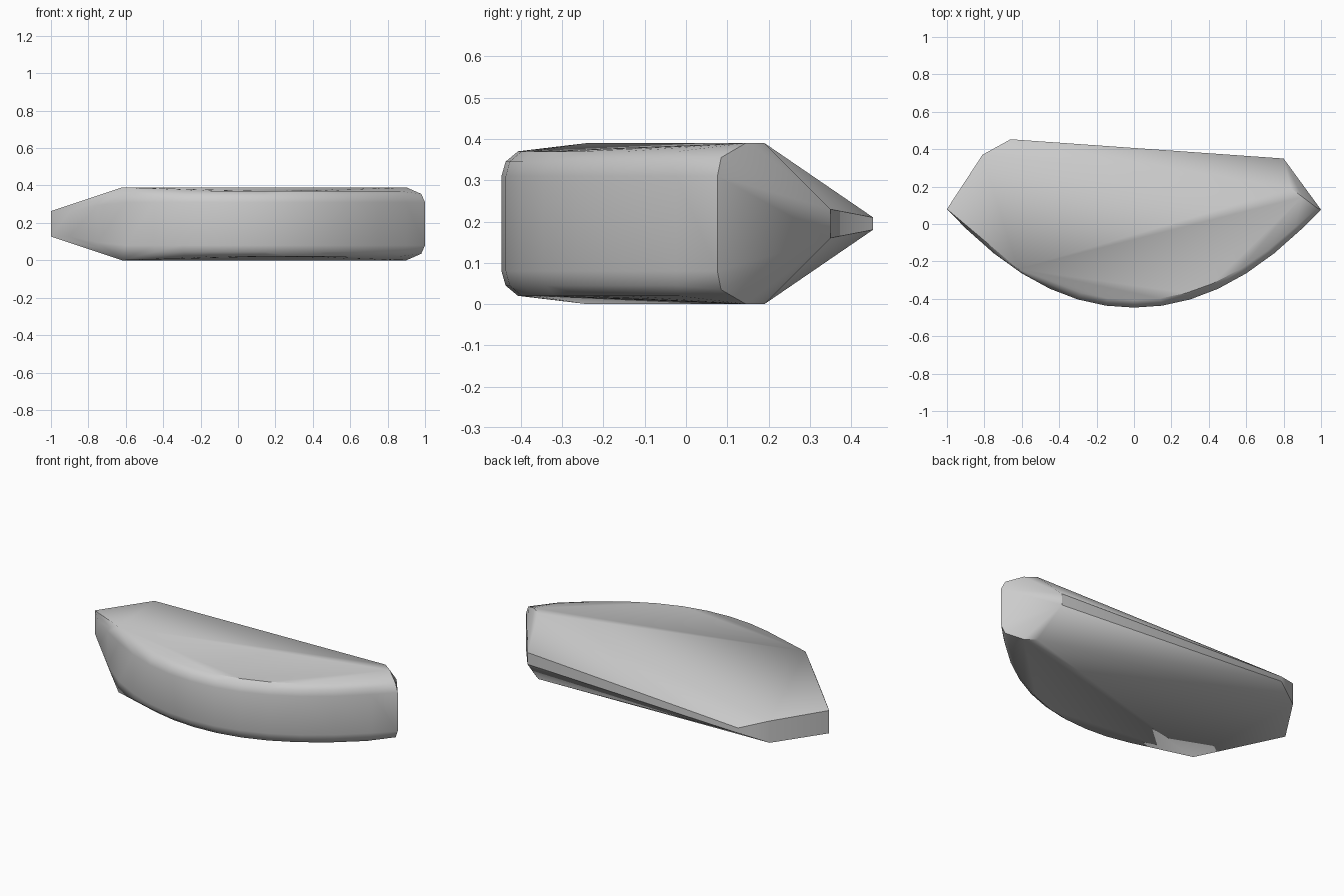
import bpy
import bmesh
import math

cube = bpy.data.objects.get("Cube")
if cube:
    bpy.data.objects.remove(cube, do_unlink=True)

HEIGHT = 0.39
MID = HEIGHT / 2

# Plain grey stone
stone = bpy.data.materials.new("stone_grey")
stone.use_nodes = True
grey = (0.6, 0.6, 0.6, 1)
stone.diffuse_color = grey
stone.node_tree.nodes["Principled BSDF"].inputs["Base Color"].default_value = grey

# Curved front edge, rounded over in three steps (inset, height above the middle),
# thinning toward the left end
rim_steps = [(0, 0.115), (0.01, 0.15), (0.04, 0.175)]
upper = []
for i in range(-6, 7):
    x = i * 0.15
    y = 0.527 * abs(x) ** 2.07 - 0.447
    thin = min(1, (0.068 + (x + 1) * 0.33) / 0.175)
    for inset, rise in rim_steps:
        f = 1 - inset / math.hypot(x, y - 0.1)
        upper.append((x * f, 0.1 + (y - 0.1) * f, MID + rise * thin))

# Narrow left end, slanting crest, thin back edge and cut right end
upper += [(-1, 0.08, 0.263), (-0.81, 0.37, 0.26), (-0.66, 0.453, 0.21),
          (-0.62, -0.24, HEIGHT), (0.9, 0.145, HEIGHT), (0.84, 0.19, HEIGHT),
          (0.8, 0.35, 0.23), (0.98, 0.085, 0.355), (1, 0.076, 0.31)]

# Mirror the upper half downward and wrap everything in a hull
bm = bmesh.new()
for x, y, z in upper:
    bm.verts.new((x, y, z))
    bm.verts.new((x, y, HEIGHT - z))
hull = bmesh.ops.convex_hull(bm, input=bm.verts)
loose = {g for g in hull["geom_interior"] + hull["geom_unused"]
         if isinstance(g, bmesh.types.BMVert)}
bmesh.ops.delete(bm, geom=list(loose), context="VERTS")
bmesh.ops.recalc_face_normals(bm, faces=bm.faces)

mesh = bpy.data.meshes.new("stone_slab")
bm.to_mesh(mesh)
bm.free()
mesh.materials.append(stone)
slab = bpy.data.objects.new("stone_slab", mesh)
bpy.context.collection.objects.link(slab)

# Smooth the rounded rim, keep the cut edges sharp
bpy.ops.object.select_all(action="DESELECT")
slab.select_set(True)
bpy.context.view_layer.objects.active = slab
bpy.ops.object.shade_smooth_by_angle(angle=math.radians(35))
